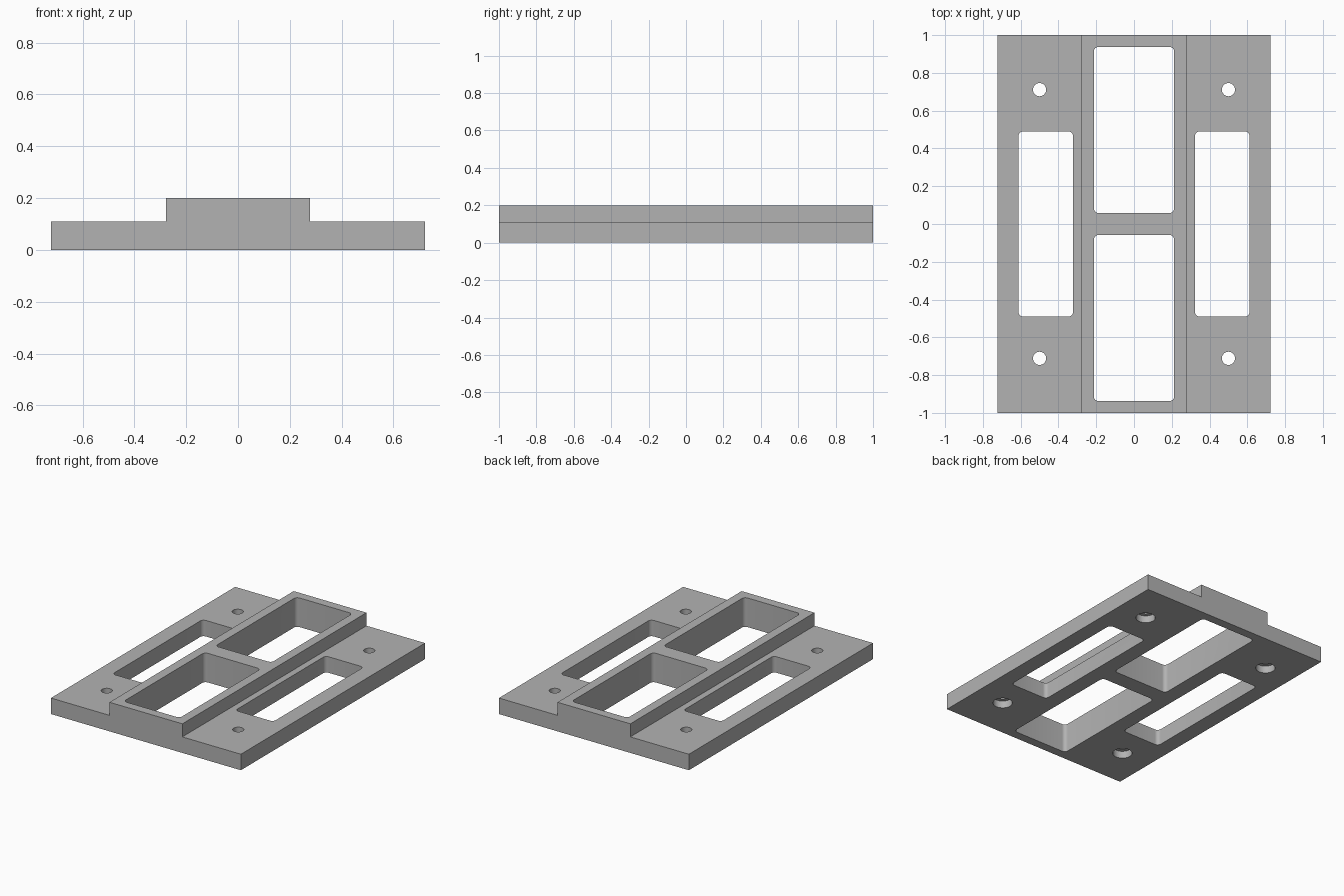
import bpy, bmesh, math

old = bpy.data.objects.get("Cube")
if old:
    bpy.data.objects.remove(old, do_unlink=True)

# Single matte grey
grey = bpy.data.materials.new("grey")
grey.use_nodes = True
colour = (0.45, 0.45, 0.45, 1)
grey.diffuse_color = colour
grey.node_tree.nodes["Principled BSDF"].inputs["Base Color"].default_value = colour

LENGTH, HALF_WIDTH, RAIL = 2.0, 0.722, 0.277
BASE_TOP, RAIL_TOP = 0.11, 0.2


def prism(name, points, direction):
    """Extrude a closed outline of 3D points along a direction."""
    bm = bmesh.new()
    face = bm.faces.new([bm.verts.new(p) for p in points])
    new = bmesh.ops.extrude_face_region(bm, geom=[face])["geom"]
    bmesh.ops.translate(bm, vec=direction,
                        verts=[v for v in new if isinstance(v, bmesh.types.BMVert)])
    bmesh.ops.recalc_face_normals(bm, faces=bm.faces)
    mesh = bpy.data.meshes.new(name)
    bm.to_mesh(mesh)
    bm.free()
    mesh.materials.append(grey)
    obj = bpy.data.objects.new(name, mesh)
    bpy.context.collection.objects.link(obj)
    return obj


def window_cutter(name, x, y, half_x, half_y, radius=0.026, steps=6):
    """Rounded rectangle that passes right through the plate."""
    outline = []
    for quarter, (sx, sy) in enumerate([(1, 1), (-1, 1), (-1, -1), (1, -1)]):
        for i in range(steps + 1):
            a = (quarter + i / steps) * math.pi / 2
            outline.append((x + sx * (half_x - radius) + radius * math.cos(a),
                            y + sy * (half_y - radius) + radius * math.sin(a), -0.1))
    return prism(name, outline, (0, 0, 0.5))


def round_cutter(name, x, y, radius, top, sides=32):
    angles = [2 * math.pi * i / sides for i in range(sides)]
    outline = [(x + radius * math.cos(a), y + radius * math.sin(a), -0.1) for a in angles]
    return prism(name, outline, (0, 0, top + 0.1))


# Stepped plate with a raised centre rail
half = [(HALF_WIDTH, 0), (HALF_WIDTH, BASE_TOP), (RAIL, BASE_TOP), (RAIL, RAIL_TOP)]
profile = half + [(-x, z) for x, z in reversed(half)]
plate = prism("mounting_plate", [(x, -LENGTH / 2, z) for x, z in profile], (0, LENGTH, 0))

# Windows, screw holes and counterbores under the plate
cutters = []
for s in (-1, 1):
    cutters.append(window_cutter("rail_window_cutter", 0, s * 0.498, 0.213, 0.44))
    cutters.append(window_cutter("side_window_cutter", s * 0.467, 0, 0.145, 0.49))
    for t in (-1, 1):
        cutters.append(round_cutter("screw_hole_cutter", s * 0.5, t * 0.711, 0.035, 0.4))
        cutters.append(round_cutter("counterbore_cutter", s * 0.5, t * 0.711, 0.062, 0.05))

for cutter in cutters:
    cutter.hide_render = True
    mod = plate.modifiers.new("cut", "BOOLEAN")
    mod.operation = "DIFFERENCE"
    mod.solver = "EXACT"
    mod.object = cutter

# Bake the cuts and drop the cutters
depsgraph = bpy.context.evaluated_depsgraph_get()
baked = bpy.data.meshes.new_from_object(plate.evaluated_get(depsgraph))
plate.modifiers.clear()
plate.data = baked
for cutter in cutters:
    bpy.data.objects.remove(cutter, do_unlink=True)

bpy.ops.object.select_all(action="DESELECT")
plate.select_set(True)
bpy.context.view_layer.objects.active = plate
bpy.ops.object.shade_smooth_by_angle(angle=math.radians(35))
